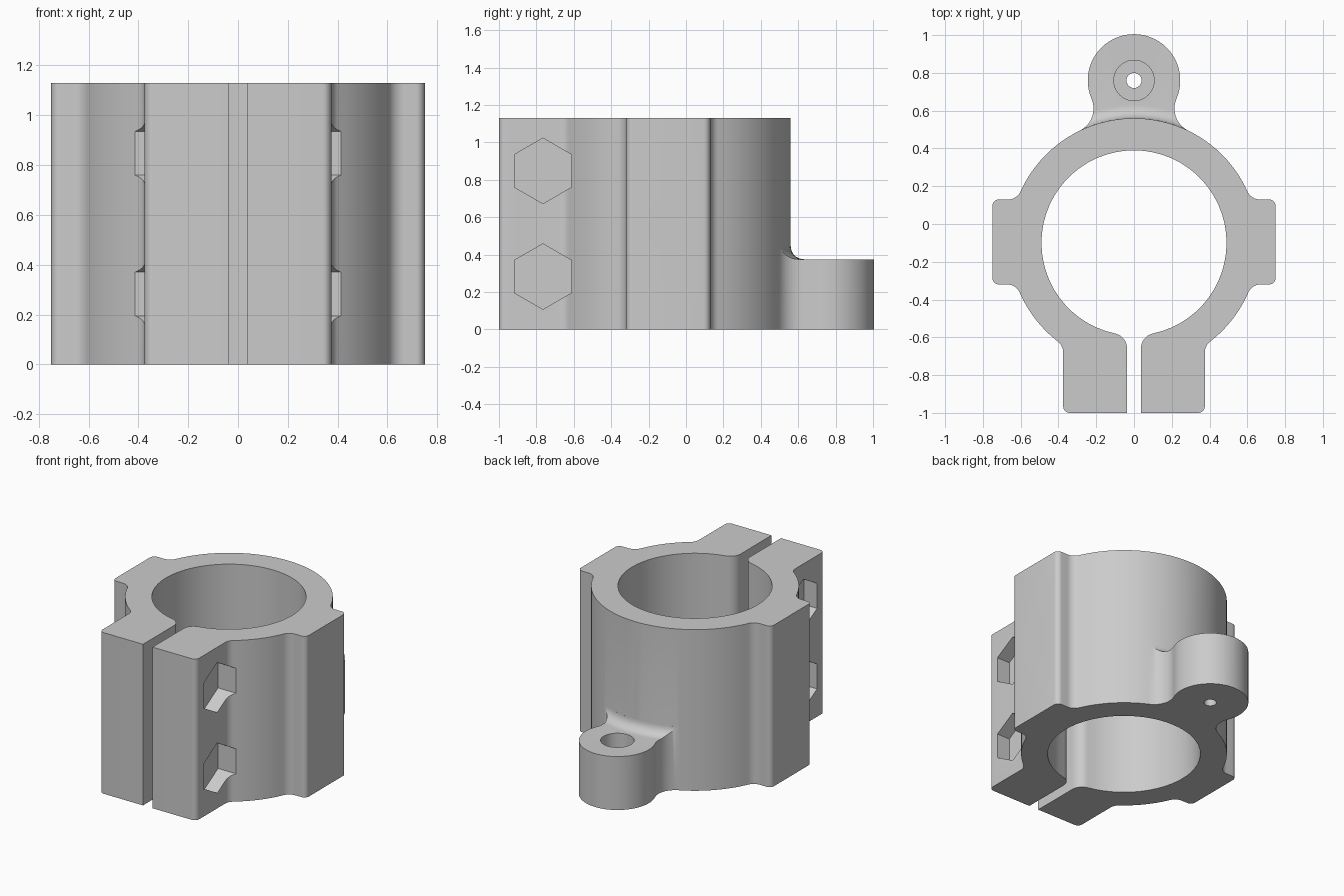
import bpy, bmesh, math
from mathutils import Vector, Matrix

if "Cube" in bpy.data.objects:
    bpy.data.objects.remove(bpy.data.objects["Cube"], do_unlink=True)

HEIGHT = 1.13
CENTRE = Vector((0, -0.1))     # clamp ring axis
OUTER, BORE = 0.66, 0.49
CLAMP_X, SLOT_X = 0.375, 0.037
BOSS_X, BOSS_LOW, BOSS_HIGH = 0.75, -0.32, 0.13
LUG = Vector((0, 0.76))
LUG_R, LUG_H = 0.245, 0.375

grey = bpy.data.materials.new("light grey")
grey.use_nodes = True
colour = (0.6, 0.6, 0.6, 1)
grey.diffuse_color = colour
grey.node_tree.nodes["Principled BSDF"].inputs["Base Color"].default_value = colour


def arc(c, p, q, n=8):
    """Points from p to q the short way round c."""
    a, b = p - c, q - c
    sweep = math.atan2(a.x * b.y - a.y * b.x, a.dot(b))
    return [c + Matrix.Rotation(sweep * i / n, 2) @ a for i in range(n + 1)]


def on_circle(c, r, p):
    return c + (p - c).normalized() * r


def make_object(name, bm):
    bmesh.ops.recalc_face_normals(bm, faces=bm.faces[:])
    mesh = bpy.data.meshes.new(name)
    bm.to_mesh(mesh)
    bm.free()
    mesh.materials.append(grey)
    ob = bpy.data.objects.new(name, mesh)
    bpy.context.collection.objects.link(ob)
    return ob


def prism(name, outline, z0, z1):
    bm = bmesh.new()
    face = bm.faces.new([bm.verts.new((p.x, p.y, z0)) for p in outline])
    top = bmesh.ops.extrude_face_region(bm, geom=[face])["geom"]
    verts = [v for v in top if isinstance(v, bmesh.types.BMVert)]
    bmesh.ops.translate(bm, verts=verts, vec=(0, 0, z1 - z0))
    return make_object(name, bm)


def bar(name, radius, length, centre, along_x=True, sides=40):
    """Round or hexagonal cutter along x or z."""
    bm = bmesh.new()
    bmesh.ops.create_cone(bm, cap_ends=True, segments=sides, radius1=radius,
                          radius2=radius, depth=length)
    turn = Matrix.Rotation(math.pi / 2, 4, 'Y') if along_x else Matrix()
    bm.transform(Matrix.Translation(centre) @ turn)
    # a hexagon stands on a corner
    return make_object(name, bm)


def combine(target, tool, operation):
    mod = target.modifiers.new(operation, 'BOOLEAN')
    mod.object, mod.operation, mod.solver = tool, operation, 'EXACT'
    bpy.context.view_layer.objects.active = target
    bpy.ops.object.modifier_apply(modifier=mod.name)
    bpy.data.objects.remove(tool, do_unlink=True)


# Right half of the split ring outline, from the back round to the bore
F = 0.07
reach = OUTER + F


def boss_fillet(y):
    dy = y - CENTRE.y
    return Vector((math.sqrt(reach ** 2 - dy ** 2), y))


upper, lower = boss_fillet(BOSS_HIGH + F), boss_fillet(BOSS_LOW - F)
side = Vector((CLAMP_X + F, CENTRE.y - math.sqrt(reach ** 2 - (CLAMP_X + F) ** 2)))
lip_r = 0.08
lip_x = SLOT_X + lip_r
lip = Vector((lip_x, CENTRE.y - math.sqrt((BORE + lip_r) ** 2 - lip_x ** 2)))
c = 0.035                      # corner radius of bosses and clamp ears
up_t, low_t, side_t = (on_circle(CENTRE, OUTER, p) for p in (upper, lower, side))
lip_t = on_circle(CENTRE, BORE, lip)

half = arc(CENTRE, CENTRE + Vector((0, OUTER)), up_t, 16)
half += arc(upper, up_t, upper - Vector((0, F)))[1:]
half += arc(Vector((BOSS_X - c, BOSS_HIGH - c)), Vector((BOSS_X - c, BOSS_HIGH)),
            Vector((BOSS_X, BOSS_HIGH - c)))
half += arc(Vector((BOSS_X - c, BOSS_LOW + c)), Vector((BOSS_X, BOSS_LOW + c)),
            Vector((BOSS_X - c, BOSS_LOW)))
half += arc(lower, lower + Vector((0, F)), low_t)
half += arc(CENTRE, low_t, side_t, 8)[1:]
half += arc(side, side_t, side - Vector((F, 0)))[1:]
half += arc(Vector((CLAMP_X - c, c - 1)), Vector((CLAMP_X, c - 1)),
            Vector((CLAMP_X - c, -1)))
half += [Vector((SLOT_X, -1))]
half += arc(lip, lip - Vector((lip_r, 0)), lip_t)
half += arc(CENTRE, lip_t, CENTRE + Vector((0, BORE)), 28)[1:]
mirrored = [Vector((-p.x, p.y)) for p in reversed(half[1:-1])]
body = prism("split_clamp_body", half + mirrored, 0, HEIGHT)

# Mounting lug with flared neck
N = 0.13
gap = LUG.y - CENTRE.y
a, b = LUG_R + N, OUTER + N
dy = (gap ** 2 + b ** 2 - a ** 2) / (2 * gap)
neck = Vector((math.sqrt(b ** 2 - dy ** 2), CENTRE.y + dy))
neck_lug = on_circle(LUG, LUG_R, neck)
neck_ring = on_circle(CENTRE, OUTER, neck)
lug_half = arc(LUG, LUG + Vector((0, LUG_R)), neck_lug, 18)
lug_half += arc(neck, neck_lug, neck_ring, 10)[1:]
lug_half += [on_circle(CENTRE, OUTER - 0.08, neck)]
lug_mirror = [Vector((-p.x, p.y)) for p in reversed(lug_half[1:])]
lug = prism("mounting_lug", lug_half + lug_mirror, 0, LUG_H + F)

# Revolved cutter leaves a fillet between lug top and ring
cove = arc(Vector((OUTER + F, LUG_H + F)), Vector((OUTER, LUG_H + F)),
           Vector((OUTER + F, LUG_H)))
cove = [Vector((OUTER, 0.6))] + cove + [Vector((1.4, LUG_H)), Vector((1.4, 0.6))]
bm = bmesh.new()
ring = [bm.verts.new((p.x, CENTRE.y, p.y)) for p in cove]
edges = [bm.edges.new((v, ring[i - 1])) for i, v in enumerate(ring)]
bmesh.ops.spin(bm, geom=ring + edges, cent=(0, CENTRE.y, 0), axis=(0, 0, 1),
               angle=math.tau, steps=96, use_merge=True)
bmesh.ops.remove_doubles(bm, verts=bm.verts[:], dist=1e-5)
combine(lug, make_object("cove_cutter", bm), 'DIFFERENCE')
combine(body, lug, 'UNION')

# Lug screw hole and counterbore
combine(body, bar("screw_hole", 0.04, 2, (0, LUG.y, 0), False, 24), 'DIFFERENCE')
combine(body, bar("counterbore", 0.107, 0.4, (0, LUG.y, 0.38), False), 'DIFFERENCE')

# Cross hole through the side bosses
combine(body, bar("cross_hole", 0.085, 3, (0, CENTRE.y, HEIGHT / 2)), 'DIFFERENCE')

# Clamp bolt holes with hexagonal pockets on both ears
for z in (HEIGHT / 4, HEIGHT * 3 / 4):
    combine(body, bar("bolt_hole", 0.085, 3, (0, -0.765, z)), 'DIFFERENCE')
    for s in (-1, 1):
        bm = bmesh.new()
        hexagon = [bm.verts.new((s * 0.275, -0.765 + 0.175 * math.sin(k * math.pi / 3),
                                 z + 0.175 * math.cos(k * math.pi / 3))) for k in range(6)]
        geom = bmesh.ops.extrude_face_region(bm, geom=[bm.faces.new(hexagon)])["geom"]
        bmesh.ops.translate(bm, vec=(s * 0.3, 0, 0),
                            verts=[v for v in geom if isinstance(v, bmesh.types.BMVert)])
        combine(body, make_object("hex_pocket", bm), 'DIFFERENCE')

# Smooth curved walls, keep edges sharp
bpy.ops.object.select_all(action='DESELECT')
body.select_set(True)
bpy.context.view_layer.objects.active = body
bpy.ops.object.shade_smooth_by_angle(angle=math.radians(30))
